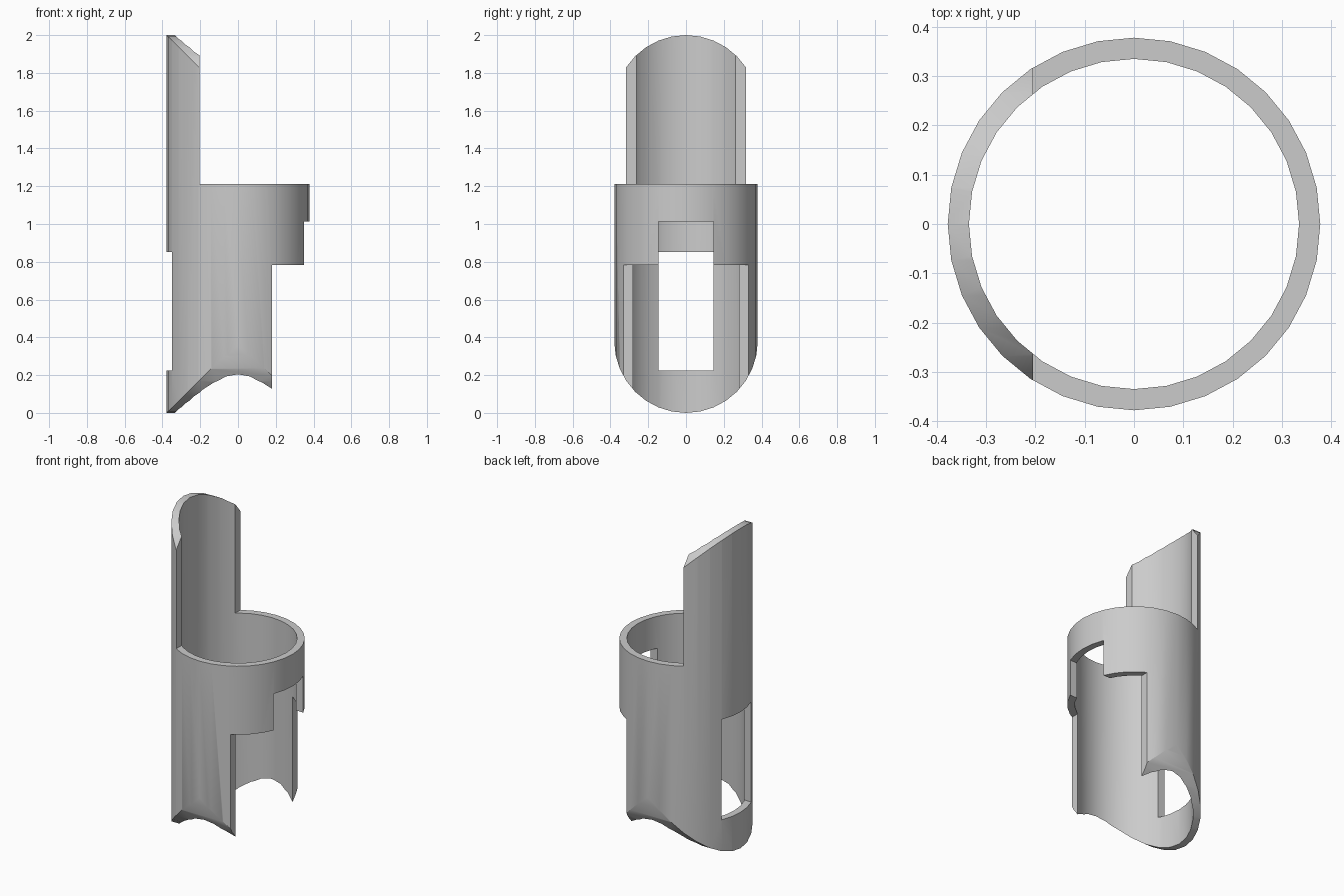
import bpy, bmesh
from math import cos, sin, pi, radians
from mathutils import Vector

cube = bpy.data.objects.get("Cube")
if cube:
    bpy.data.objects.remove(cube, do_unlink=True)

OUTER, INNER, HEIGHT, SIDES = 0.378, 0.335, 2.0, 32


def prism(name, points, direction):
    """Closed solid made by extruding a planar outline."""
    bm = bmesh.new()
    face = bm.faces.new([bm.verts.new(p) for p in points])
    grown = bmesh.ops.extrude_face_region(bm, geom=[face])["geom"]
    bmesh.ops.translate(bm, vec=Vector(direction),
                        verts=[g for g in grown if isinstance(g, bmesh.types.BMVert)])
    bmesh.ops.recalc_face_normals(bm, faces=bm.faces[:])
    mesh = bpy.data.meshes.new(name)
    bm.to_mesh(mesh)
    bm.free()
    obj = bpy.data.objects.new(name, mesh)
    bpy.context.collection.objects.link(obj)
    return obj


def cylinder(name, radius, low, high):
    ring = [(radius * cos(2 * pi * i / SIDES), radius * sin(2 * pi * i / SIDES), low)
            for i in range(SIDES)]
    return prism(name, ring, (0, 0, high - low))


def box(name, x, y, z):
    outline = [(x[0], y[0], z[0]), (x[1], y[0], z[0]), (x[1], y[1], z[0]), (x[0], y[1], z[0])]
    return prism(name, outline, (0, 0, z[1] - z[0]))


def combine(target, cutter, operation="DIFFERENCE"):
    """Apply a boolean and discard the helper solid."""
    cutter.hide_render = True
    mod = target.modifiers.new("cut", "BOOLEAN")
    mod.operation, mod.solver, mod.object = operation, "EXACT", cutter
    bpy.context.view_layer.objects.active = target
    bpy.ops.object.modifier_apply(modifier=mod.name)
    bpy.data.objects.remove(cutter, do_unlink=True)


# Hollow tube
sleeve = cylinder("slotted_sleeve", OUTER, -0.1, HEIGHT + 0.1)
combine(sleeve, cylinder("bore", INNER, -0.3, HEIGHT + 0.3))

# Rounded top and bottom: a stadium outline running across the tube
r = OUTER + 0.002
half = SIDES // 2
stadium = [(-1, r * cos(pi * i / half), HEIGHT - r + r * sin(pi * i / half))
           for i in range(half + 1)]
stadium += [(-1, -y, HEIGHT - z) for x, y, z in stadium]
combine(sleeve, prism("stadium", stadium, (2, 0, 0)), "INTERSECT")

# Open upper side, open lower side, raised notch and back window
WIDE, SLOT = (-1, 1), (-0.146, 0.146)
for name, x, y, z in [
    ("upper_opening", (-0.205, 1), WIDE, (1.212, 3)),
    ("lower_opening", (0.18, 1), WIDE, (-1, 0.784)),
    ("notch", (0.1, 1), SLOT, (-1, 1.012)),
    ("window", (-1, -0.1), SLOT, (0.225, 0.852)),
]:
    combine(sleeve, box(name, x, y, z))

# Plain grey finish
grey = bpy.data.materials.new("plain_grey")
grey.use_nodes = True
colour = (0.6, 0.6, 0.6, 1)
grey.diffuse_color = colour
grey.node_tree.nodes["Principled BSDF"].inputs["Base Color"].default_value = colour
sleeve.data.materials.clear()
sleeve.data.materials.append(grey)

# Smooth walls with crisp cut edges
bpy.ops.object.select_all(action="DESELECT")
sleeve.select_set(True)
bpy.context.view_layer.objects.active = sleeve
bpy.ops.object.shade_smooth_by_angle(angle=radians(30))
